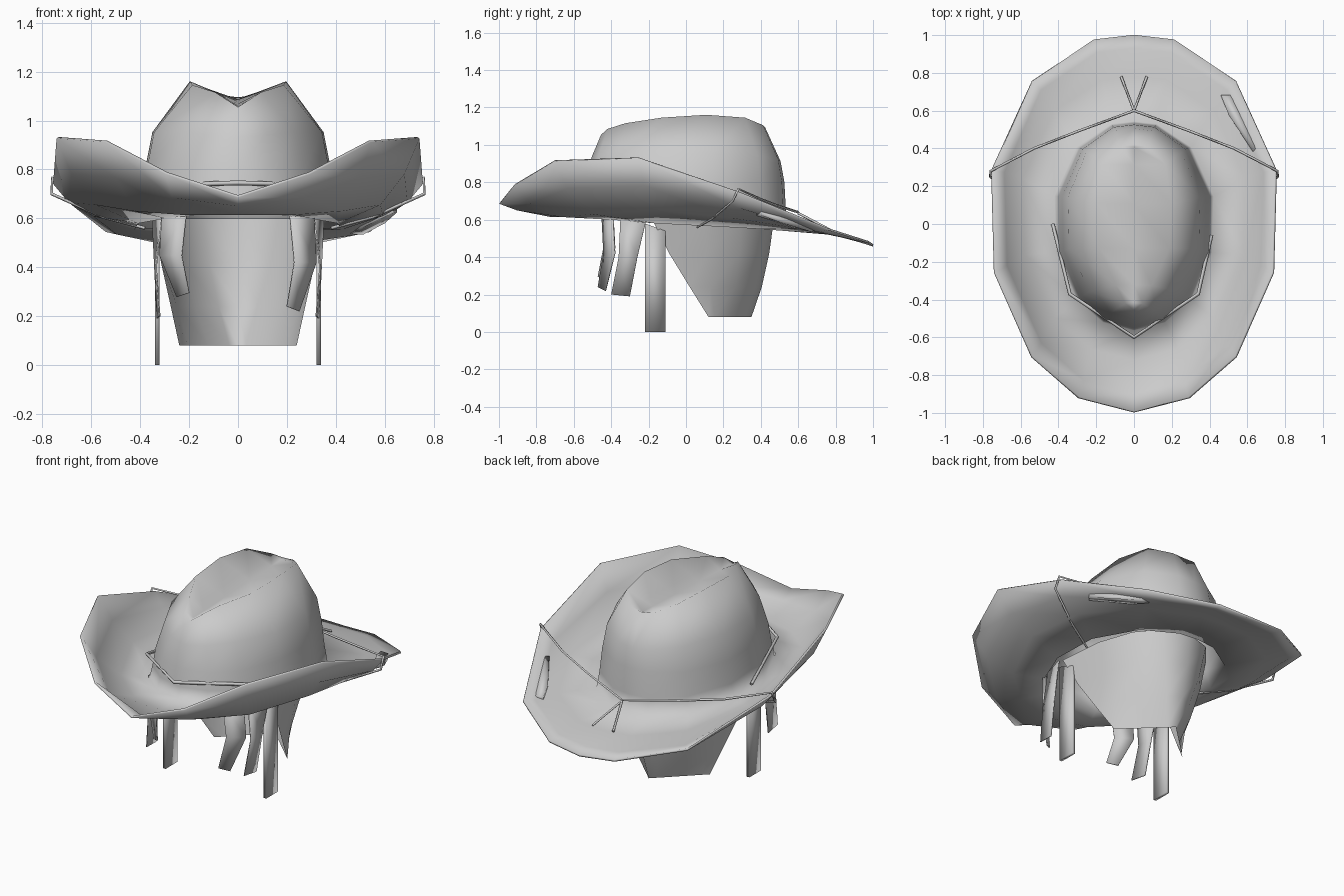
import bpy, bmesh, math

if "Cube" in bpy.data.objects:
    bpy.data.objects.remove(bpy.data.objects["Cube"])

HALF = [0, 22.5, 45, 75, 106, 137, 164, 180]          # front to back, one side
BULGE = [1, 1, 1, 1, 1.025, 1.035, 1.015, 1]          # fuller oval at the back


def mirror_list(vals):
    return list(vals) + list(vals[-2:0:-1])


ANGLES = [math.radians(a) for a in HALF + [-a for a in HALF[-2:0:-1]]]


def finish(name, bm, thick=0.0, angle=50):
    bmesh.ops.remove_doubles(bm, verts=bm.verts, dist=0.0005)
    bmesh.ops.recalc_face_normals(bm, faces=bm.faces)
    me = bpy.data.meshes.new(name)
    bm.to_mesh(me)
    bm.free()
    ob = bpy.data.objects.new(name, me)
    bpy.context.collection.objects.link(ob)
    bpy.ops.object.select_all(action='DESELECT')
    ob.select_set(True)
    bpy.context.view_layer.objects.active = ob
    bpy.ops.object.shade_smooth_by_angle(angle=math.radians(angle))
    if thick:
        mod = ob.modifiers.new("thickness", 'SOLIDIFY')
        mod.thickness = thick
        mod.offset = 0
    return ob


def loft(name, rows, closed, thick=0.0, angle=50):
    bm = bmesh.new()
    grid = [[bm.verts.new(p) for p in r] for r in rows]
    n = len(rows[0])
    for a, b in zip(grid, grid[1:]):
        for i in range(n if closed else n - 1):
            j = (i + 1) % n
            bm.faces.new((a[i], a[j], b[j], b[i]))
    return finish(name, bm, thick, angle)


def ring(w, yf, yb, zs, pinch=[1] * 8):
    """Oval hat ring: half width, front y, back y, heights from front to back."""
    mid, half = (yf + yb) / 2, (yb - yf) / 2
    return [(w * b * p * math.sin(a), mid - half * b * math.cos(a), z)
            for a, z, b, p in zip(ANGLES, mirror_list(zs), mirror_list(BULGE), mirror_list(pinch))]


def cord(name, pts, r=0.007):
    cu = bpy.data.curves.new(name, 'CURVE')
    cu.dimensions = '3D'
    cu.bevel_depth = r
    cu.bevel_resolution = 0
    cu.use_fill_caps = True
    sp = cu.splines.new('POLY')
    sp.points.add(len(pts) - 1)
    for p, co in zip(sp.points, pts):
        p.co = (*co, 1)
    ob = bpy.data.objects.new(name, cu)
    bpy.context.collection.objects.link(ob)


# Hat: curled brim flowing into the crown, front-pinched ridge and middle crease
ridge = ring(.202, -.45, .42, [1.05, 1.08, 1.11, 1.14, 1.155, 1.14, 1.10, 1.09],
             [1, .6, .65, .95, .98, 1.15, 1.3, 1])
crease = [(0, y, z if abs(x) < 1e-4 else 1.05 + .04 * (y + .45)) for x, y, z in ridge]
loft("hat", [
    ring(.763, -.995, 1.0, [.69, .785, .915, .93, .745, .55, .48, .463]),
    ring(.70, -.90, .93, [.655, .69, .77, .785, .67, .54, .495, .485]),
    ring(.60, -.72, .78, [.62, .62, .635, .66, .615, .56, .53, .525]),
    ring(.425, -.56, .54, [.63, .62, .605, .585, .57, .555, .545, .545]),
    ring(.40, -.545, .528, [.70, .70, .69, .68, .67, .66, .65, .65]),
    ring(.38, -.53, .52, [.80] * 8),
    ring(.35, -.50, .50, [.93, .94, .95, .95, .95, .94, .92, .91],
         [1, .85, .92, 1, 1, 1, 1, 1]),
    ridge,
    crease,
], True, .012, angle=120)

# Band around the front of the crown
cord("hat_band", [(-.43, .0, .62), (-.34, -.37, .735), (0, -.6, .745),
                  (.34, -.37, .735), (.41, -.06, .64)], .010)

# Dark patch through the back of the brim
patch = bmesh.new()
patch.faces.new([patch.verts.new(p) for p in
                 [(.46, .68, .55), (.51, .68, .548), (.60, .52, .595),
                  (.65, .40, .64), (.63, .38, .635), (.50, .58, .572)]])
finish("brim_patch", patch, .03)

# Back hair: open shell, round at the hat and narrowing to a V at the bottom
shell = []
for z, w, yf, yb, p in [(.60, .35, -.18, .47, .9), (.42, .315, -.09, .445, 1.0),
                        (.24, .275, .02, .405, 1.3), (.08, .24, .12, .35, 2)]:
    row = []
    for k in range(9):
        t = math.radians(-90 + 22.5 * k)
        s, c = math.sin(t), max(math.cos(t), 0)
        row.append((math.copysign(w * abs(s) ** p, s), yf + (yb - yf) * c ** p, z))
    shell.append(row)
loft("back_hair", shell, False, angle=80)

# Loose strands and chin cord on both sides
STRANDS = {
    "front_strand": [((.21, -.45, .63), (.31, -.39, .63)),
                     ((.23, -.44, .42), (.32, -.38, .42)),
                     ((.20, -.47, .24), (.25, -.43, .22))],
    "side_strand": [((.31, -.35, .61), (.35, -.21, .61)),
                    ((.335, -.36, .40), (.34, -.26, .40)),
                    ((.32, -.40, .20), (.33, -.30, .19))],
    "long_strand": [((.33, -.22, .58), (.33, -.11, .54)),
                    ((.33, -.22, 0), (.33, -.11, 0))],
}
for side, s in (("left", -1), ("right", 1)):
    for name, rows in STRANDS.items():
        k = .85 if (name == "front_strand" and s < 0) else 1
        loft(f"{name}_{side}",
             [[(s * x, y, .61 - (.61 - z) * k) for x, y, z in r] for r in rows],
             False, .018 if name == "long_strand" else .006)
    cord(f"chin_cord_{side}", [(s * x, y, z) for x, y, z in
         [(0, .6, .64), (.3, .49, .675), (.53, .4, .71), (.76, .28, .765),
          (.762, .25, .70), (.55, .14, .605), (.38, .06, .56)]])
    cord(f"cord_tail_{side}", [(0, .6, .635), (s * .068, .78, .54)])
